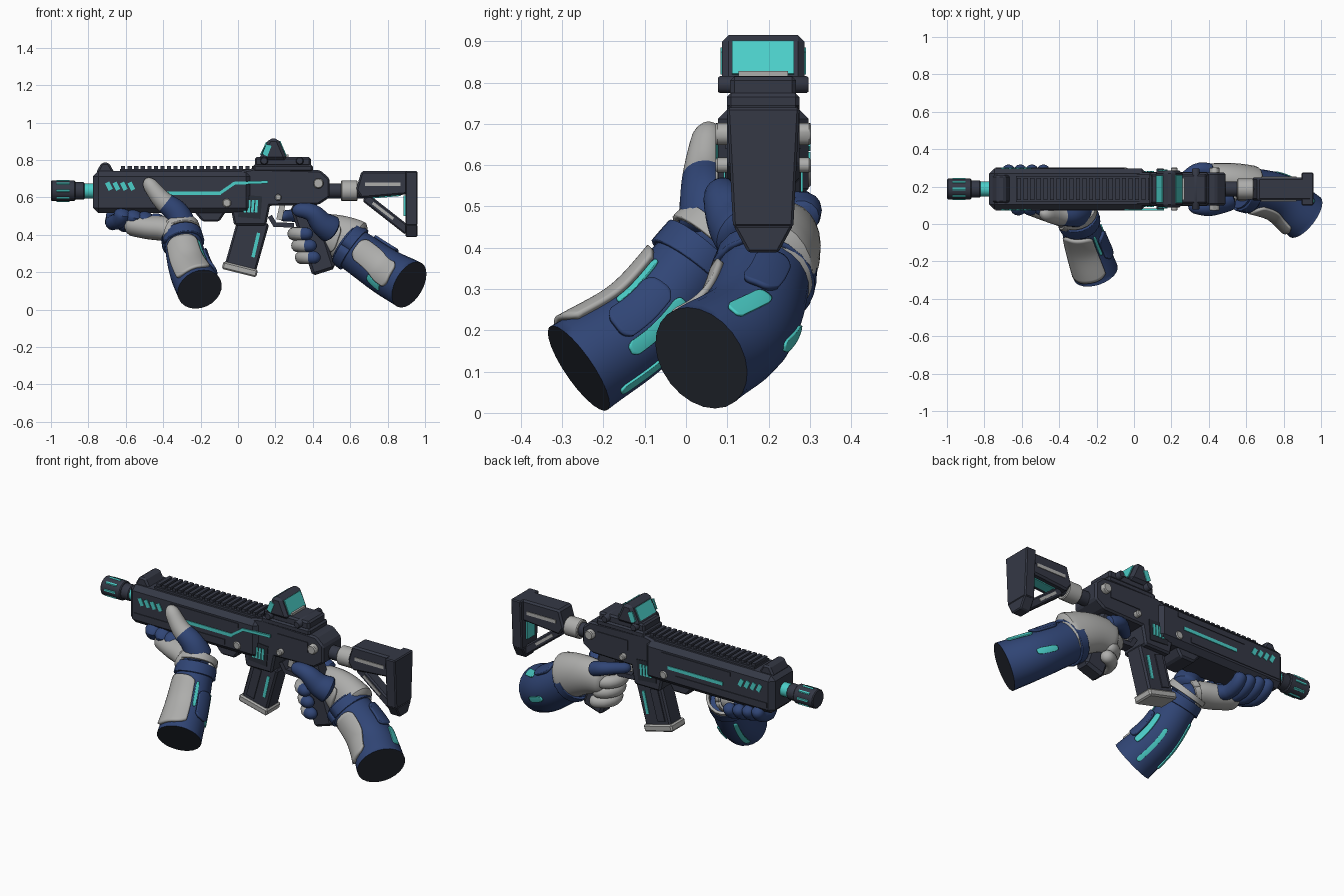
import bpy, bmesh, math
from mathutils import Vector

if "Cube" in bpy.data.objects:
    bpy.data.objects.remove(bpy.data.objects["Cube"])

def material(name, *rgb):
    m = bpy.data.materials.new(name)
    m.diffuse_color = (*rgb, 1)
    m.use_nodes = True
    m.node_tree.nodes["Principled BSDF"].inputs["Base Color"].default_value = (*rgb, 1)
    return m

GUN = material("gunmetal", 0.035, 0.04, 0.06)
BLUE = material("navy blue", 0.03, 0.06, 0.18)
GREY = material("light grey", 0.42, 0.42, 0.41)
TEAL = material("teal glow", 0.07, 0.62, 0.58)
DARK = material("cut end black", 0.022, 0.026, 0.037)
MID = 0.187    # centre plane of the rifle
BORE = 0.635   # height of the barrel
WIDE = 0.11    # half width of the handguard
SLIM = 0.088   # half width of the receiver
TOP = 0.74     # top of the handguard and stock

def make(name, bm, mats, bevel=0, smooth=False):
    bmesh.ops.recalc_face_normals(bm, faces=bm.faces[:])
    mesh = bpy.data.meshes.new(name)
    bm.to_mesh(mesh)
    bm.free()
    for mat in mats:
        mesh.materials.append(mat)
    if smooth:
        mesh.shade_smooth()
        mesh.set_sharp_from_angle(angle=0.7)
    ob = bpy.data.objects.new(name, mesh)
    bpy.context.collection.objects.link(ob)
    if bevel:
        mod = ob.modifiers.new("bevel", "BEVEL")
        mod.width, mod.segments, mod.limit_method = bevel, 1, "ANGLE"
    return ob

def prism(name, outline, half, mat=GUN, bevel=0.01, y=MID):
    """Side outline of (x, z) points extruded across the rifle."""
    bm = bmesh.new()
    near, far = [[bm.verts.new((x, y + w, z)) for x, z in outline] for w in (-half, half)]
    bm.faces.new(near)
    bm.faces.new(far)
    for i in range(len(near)):
        bm.faces.new((near[i - 1], near[i], far[i], far[i - 1]))
    return make(name, bm, [mat], bevel)

def block(name, left, right, low, high, half, mat=GUN, bevel=0.01):
    return prism(name, [(left, low), (right, low), (right, high), (left, high)], half, mat, bevel)

def bar(name, start, end, width, half, mat=GUN, bevel=0, y=MID):
    """Slanted box between two (x, z) points."""
    p, q = Vector(start), Vector(end)
    n = (q - p).orthogonal().normalized() * width / 2
    return prism(name, [p + n, q + n, q - n, p - n], half, mat, bevel, y)

def flank(name, start, end, width, distance, mat=GUN):
    """The same thin plate on both sides of the rifle."""
    for side, y in (("right", MID - distance), ("left", MID + distance)):
        bar(f"{side}_{name}", start, end, width, 0.004, mat, 0, y)

def rod(name, start, end, radius, mat=GUN, sides=16, bevel=0.005):
    p, q = Vector(start), Vector(end)
    bm = bmesh.new()
    bmesh.ops.create_cone(bm, cap_ends=True, segments=sides, radius1=radius, radius2=radius, depth=(q - p).length)
    ob = make(name, bm, [mat], bevel, True)
    ob.location = (p + q) / 2
    ob.rotation_euler = (q - p).to_track_quat("Z", "Y").to_euler()

def tube(points, first, last, flat=1, ref="Z"):
    """Surface function of a smooth limb: (u, angle, offset, scale) -> point."""
    pts = [Vector(p) for p in points]
    pts = [2 * pts[0] - pts[1], *pts, 2 * pts[-1] - pts[-2]]
    axis = Vector((ref == "X", ref == "Y", ref == "Z"))

    def centre(u):
        i = max(0, min(int(u * (len(pts) - 3)), len(pts) - 4))
        t = u * (len(pts) - 3) - i
        a, b, c, d = pts[i:i + 4]
        bend = (2 * a - 5 * b + 4 * c - d) * t + (3 * b - a - 3 * c + d) * t * t
        return b + (c - a + bend) * t / 2

    def surface(u, angle, offset=0, scale=1):
        along = (centre(u + 0.01) - centre(u - 0.01)).normalized()
        side = along.cross(axis).normalized()
        up = side.cross(along)
        r = (first + (last - first) * u) * scale + offset
        return centre(u) + r * (side * math.cos(angle) + up * math.sin(angle) * flat)
    return surface

def limb(name, surface, mats, split=2, rounding=0.12, rings=20, sides=24):
    """Closed limb; the second colour begins at u = split. No rounding leaves a rimmed, cut end."""
    bm = bmesh.new()
    rows = []
    for i in range(rings + 1):
        u, scale = i / rings, 1
        if rounding:
            u = (1 - math.cos(math.pi * u)) / 2
            inside = min(1, min(u, 1 - u) / rounding)
            scale = max(0.05, math.sqrt(1 - (1 - inside) ** 2))
        rows.append([bm.verts.new(surface(u, math.tau * j / sides, 0, scale)) for j in range(sides)])
        for j in range(sides if i else 0):
            face = bm.faces.new((rows[-2][j - 1], rows[-2][j], rows[-1][j], rows[-1][j - 1]))
            face.material_index = int(u > split)
    bm.faces.new(rows[0])
    end = bm.faces.new(rows[-1])
    if not rounding:
        bmesh.ops.inset_individual(bm, faces=[end], thickness=0.01)
    end.material_index = len(mats) - 1
    make(name, bm, mats, 0, True)

def patch(name, surface, start, end, turn, sweep, mat, offset=0.006, thick=0.016, chamfer=0.06, n=20):
    """Curved plate on a limb, from angle turn through sweep degrees."""
    bm = bmesh.new()
    rows = []
    for i in range(n + 1):
        trim = chamfer * (2 * i / n - 1) ** 4
        angle = math.radians(turn + sweep * i / n)
        us = [start + trim + (end - start - 2 * trim) * j / n for j in range(n + 1)]
        rows.append([bm.verts.new(surface(u, angle, offset)) for u in us])
    for p, q in zip(rows, rows[1:]):
        for j in range(n):
            bm.faces.new((p[j], p[j + 1], q[j + 1], q[j]))
    mod = make(name, bm, [mat], 0, True).modifiers.new("thickness", "SOLIDIFY")
    mod.thickness, mod.offset = thick, 0

def band(name, surface, start, end, mat):
    patch(name, surface, start, end, 0, 360, mat, chamfer=0)

def light(name, surface, start, end, turn, sweep):
    patch(name, surface, start, end, turn, sweep, TEAL, 0.002, 0.008, 0.04)

# Muzzle, barrel and stock tube
for name, start, end, radius, mat in (
        ("muzzle", -1, -0.87, 0.055, GUN), ("muzzle_collar", -0.88, -0.82, 0.046, GUN),
        ("barrel", -0.83, -0.76, 0.04, TEAL), ("stock_tube", 0.47, 0.7, 0.04, GUN),
        ("stock_collar", 0.55, 0.64, 0.055, GREY)):
    rod(name, (start, MID, BORE), (end, MID, BORE), radius, mat)
for i in range(8):
    y = MID + 0.05 * math.cos(math.tau * i / 8)
    z = BORE + 0.05 * math.sin(math.tau * i / 8)
    rod("muzzle_slot", (-0.97, y, z), (-0.9, y, z), 0.009, TEAL, 6, 0)

# Handguard
block("handguard", -0.775, 0.07, 0.515, TOP, WIDE, bevel=0.028)
prism("handguard_foot", [(-0.24, 0.53), (-0.19, 0.47), (-0.1, 0.47), (-0.06, 0.53)], 0.08)
prism("front_sight", [(-0.76, 0.73), (-0.73, 0.785), (-0.69, 0.785), (-0.66, 0.73)], 0.075)
flank("upper_rib", (-0.5, 0.69), (-0.05, 0.69), 0.025, WIDE)
flank("lower_rib", (-0.74, 0.57), (-0.14, 0.57), 0.03, WIDE)
flank("light_strip", (-0.45, 0.622), (-0.09, 0.622), 0.02, WIDE, TEAL)
for start, end in (((-0.1, 0.62), (-0.02, 0.675)), ((-0.03, 0.675), (0.16, 0.682))):
    bar("light_strip_bend", start, end, 0.016, 0.006, TEAL, y=MID - WIDE)
for i in range(4):
    x = -0.7 + 0.04 * i
    flank("vent", (x, 0.68), (x + 0.02, 0.64), 0.024, WIDE, TEAL)

# Top rail
block("rail_base", -0.63, 0.1, 0.73, 0.752, 0.07, bevel=0)
for i in range(21):
    x = -0.625 + 0.035 * i
    block("rail_tooth", x, x + 0.022, 0.75, 0.768, 0.06, bevel=0)

# Receiver and magazine
prism("receiver", [(-0.08, 0.55), (-0.08, 0.72), (0.08, 0.755), (0.44, 0.745), (0.49, 0.7), (0.49, 0.6), (0.43, 0.56)],
      SLIM)
prism("magazine_well", [(-0.05, 0.6), (-0.02, 0.45), (0.15, 0.45), (0.18, 0.6)], SLIM)
flank("receiver_panel", (0.19, 0.67), (0.39, 0.67), 0.06, SLIM)
flank("well_frame", (0.06, 0.49), (0.07, 0.61), 0.12, SLIM, DARK)
for i in range(4):
    x = 0.036 + 0.02 * i
    flank("well_light", (x, 0.52), (x + 0.005, 0.585), 0.014, SLIM + 0.004, TEAL)
for x, z, radius in ((-0.06, 0.57, 0.024), (0.43, 0.675, 0.028), (0.215, 0.6, 0.018)):
    rod("cross_pin", (x, MID - WIDE - 0.006, z), (x, MID + WIDE + 0.006, z), radius, GREY, 12)
bar("magazine", (0.085, 0.48), (0.012, 0.22), 0.17, 0.055, bevel=0.01)
bar("magazine_base", (0.015, 0.235), (0.005, 0.195), 0.19, 0.065, GREY, 0.008)
flank("magazine_rib", (0.04, 0.44), (-0.01, 0.26), 0.05, 0.057)
flank("magazine_light", (0.11, 0.41), (0.08, 0.28), 0.018, 0.055, TEAL)

# Trigger group and grip
bar("guard_front", (0.17, 0.5), (0.2, 0.45), 0.025, 0.03)
bar("guard_floor", (0.19, 0.455), (0.3, 0.45), 0.025, 0.03)
bar("trigger", (0.24, 0.57), (0.22, 0.48), 0.03, 0.015, GREY)
bar("grip", (0.34, 0.57), (0.46, 0.2), 0.13, 0.047, bevel=0.015)

# Stock
prism("stock_body", [(0.63, 0.64), (0.66, TOP), (0.95, TOP), (0.95, 0.62), (0.66, 0.595)], 0.062)
bar("stock_strut", (0.68, 0.6), (0.91, 0.42), 0.05, 0.035, bevel=0.008)
for name, low, high, half, taper in (("butt_plate", 0.45, TOP, SLIM, 0.83), ("butt_toe", 0.388, 0.455, 0.073, 0.5)):
    butt = block(name, 0.895, 0.96, low, high, half, bevel=0.006)
    for v in butt.data.vertices:
        if v.co.z < high - 0.01:
            v.co.y = MID + (v.co.y - MID) * taper
flank("stock_trim", (0.68, 0.67), (0.87, 0.67), 0.02, 0.062, GREY)
flank("strut_trim", (0.72, 0.57), (0.83, 0.485), 0.015, 0.035, GREY)
block("stock_light", 0.885, 0.897, 0.5, 0.61, 0.035, TEAL, 0)
bar("stock_underlight", (0.72, 0.599), (0.87, 0.612), 0.01, 0.03, TEAL)

# Optic
block("optic_clamp", 0.08, 0.4, 0.735, 0.775, SLIM)
block("optic_base", 0.09, 0.39, 0.765, 0.815, 0.08)
for x in (0.14, 0.33):
    rod("optic_knob", (x, MID - WIDE, 0.795), (x, MID + WIDE, 0.795), 0.022, sides=10)
prism("optic_hood", [(0.11, 0.8), (0.165, 0.915), (0.215, 0.915), (0.265, 0.8)], 0.1, bevel=0.016)
bar("front_lens", (0.122, 0.825), (0.155, 0.895), 0.01, 0.072, TEAL)
bar("rear_lens", (0.256, 0.82), (0.222, 0.9), 0.01, 0.075, TEAL)
block("lens_sill", 0.24, 0.27, 0.8, 0.828, 0.06, GREY, 0)
flank("hood_light", (0.143, 0.825), (0.165, 0.88), 0.03, 0.1, TEAL)

# Support forearm
arm = tube([(-0.3, 0.035, 0.385), (-0.26, -0.1, 0.218), (-0.205, -0.26, 0.108)], 0.098, 0.123)
limb("support_forearm", arm, [BLUE, DARK], rounding=0)
band("support_cuff", arm, -0.03, 0.1, BLUE)
band("support_wrist_ring", arm, -0.14, -0.06, GREY)
patch("support_arm_plate", arm, 0.14, 0.94, 20, 92, GREY)
patch("support_inner_plate", arm, 0.3, 0.75, 130, 42, BLUE)
for turn, start, end, sweep in ((176, 0.3, 0.75, 18), (222, 0.4, 0.9, 12), (290, 0.2, 0.8, 14), (117, 0.2, 0.6, 9)):
    light("support_arm_light", arm, start, end, turn, sweep)

# Support hand, its fingers curling under the handguard
hand = tube([(-0.28, 0.03, 0.39), (-0.38, 0.07, 0.43), (-0.48, 0.1, 0.44), (-0.6, 0.14, 0.46)], 0.09, 0.075, 0.8)
limb("support_palm", hand, [BLUE, GREY], 0.3)
band("support_wrist_band", hand, 0.17, 0.26, GREY)
thumb = tube([(-0.29, 0.06, 0.43), (-0.33, 0.05, 0.52), (-0.41, 0.045, 0.59), (-0.495, 0.058, 0.7)], 0.08, 0.036, ref="X")
limb("support_thumb", thumb, [BLUE, GREY], 0.65)
arc = [math.pi * k / 4 for k in range(5)]
for i in range(4):
    x, z = -0.67 + 0.062 * i, 0.535 - 0.01 * i
    path = [(x + 0.06 * max(0, math.cos(a)), MID - WIDE * math.cos(a), z - 0.07 * math.sin(a)) for a in arc]
    limb("support_finger", tube(path, 0.048, 0.034, ref="X"), [BLUE], rings=16, sides=14)

# Trigger forearm
arm = tube([(0.57, 0.195, 0.355), (0.775, 0.145, 0.212), (0.915, 0.037, 0.133)], 0.113, 0.134)
limb("trigger_forearm", arm, [BLUE, DARK], rounding=0)
band("trigger_cuff", arm, 0.02, 0.12, BLUE)
patch("trigger_arm_plate", arm, 0.15, 0.9, -14, 62, GREY)
patch("trigger_outer_plate", arm, 0.2, 0.5, 95, 40, BLUE)
for turn, start, end, sweep in ((-36, 0.45, 0.75, 20), (122, 0.52, 0.85, 20), (190, 0.4, 0.6, 16)):
    light("trigger_arm_light", arm, start, end, turn, sweep)

# Trigger hand, its fingers wrapping the front of the grip
hand = tube([(0.66, 0.2, 0.335), (0.55, 0.23, 0.385), (0.45, 0.245, 0.41), (0.34, 0.25, 0.41)], 0.108, 0.068, 1.25)
limb("trigger_palm", hand, [GREY])
patch("hand_plate", hand, 0.3, 0.8, 150, 70, GREY)
thumb = tube([(0.51, 0.15, 0.42), (0.45, 0.115, 0.46), (0.39, 0.09, 0.52), (0.29, 0.095, 0.535)], 0.08, 0.032)
limb("trigger_thumb", thumb, [BLUE])
for i in range(3):
    x, z = 0.4 + 0.02 * i, 0.405 - 0.063 * i
    path = [(x - 0.1 * math.sin(a), MID + 0.09 * math.cos(a), z) for a in arc]
    limb("grip_finger", tube(path, 0.038, 0.034), [GREY, BLUE], 0.84, rings=18, sides=14)
index = tube([(0.42, 0.28, 0.47), (0.33, 0.285, 0.5), (0.22, 0.2, 0.5)], 0.045, 0.028)
limb("index_finger", index, [BLUE], rings=16, sides=14)
